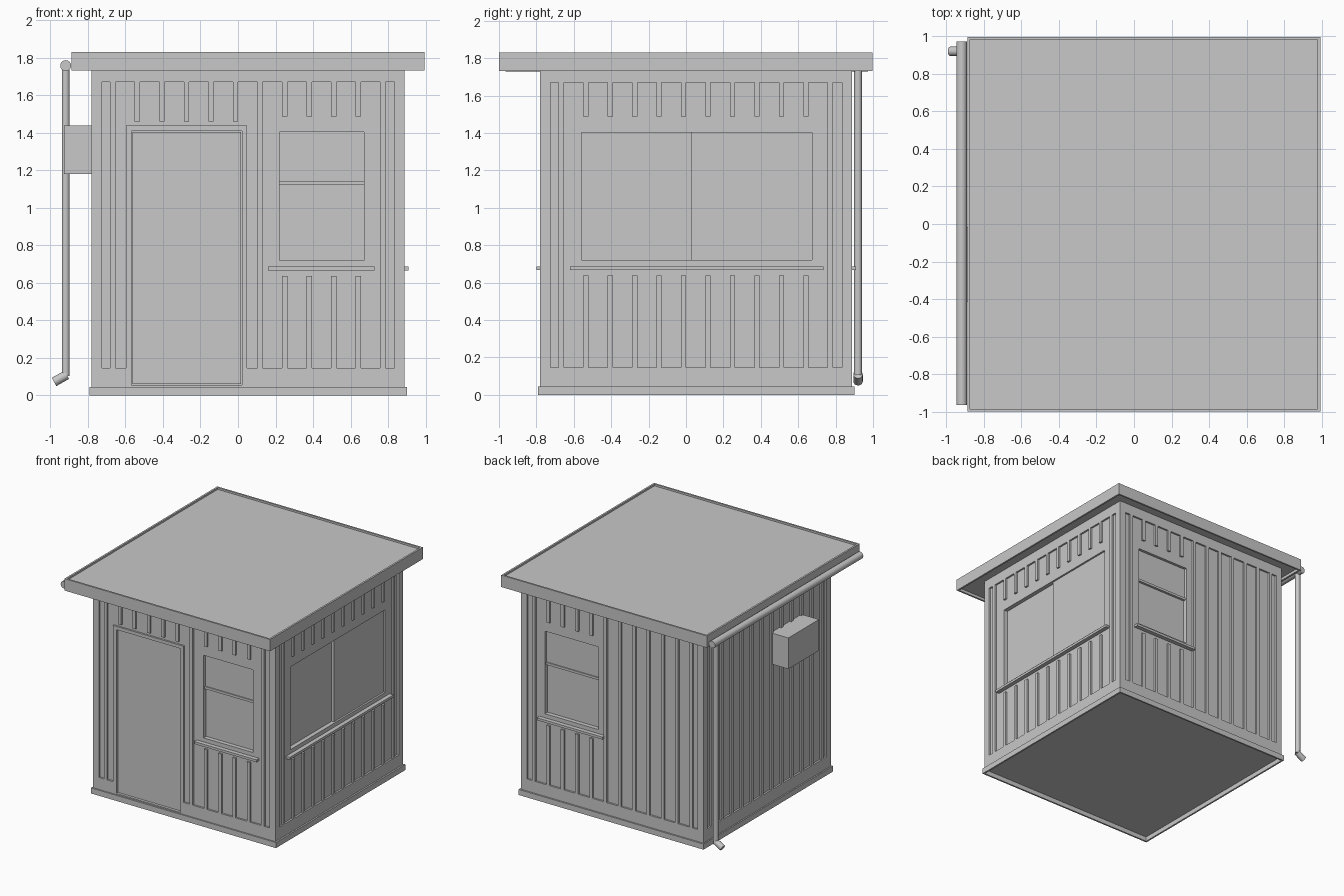
import bpy, bmesh, math
from mathutils import Matrix, Vector

if "Cube" in bpy.data.objects:
    bpy.data.objects.remove(bpy.data.objects["Cube"])

mat = bpy.data.materials.new("plain grey")
mat.diffuse_color = (0.58, 0.58, 0.58, 1)
mat.use_nodes = True
mat.node_tree.nodes["Principled BSDF"].inputs["Base Color"].default_value = mat.diffuse_color

LO, HI = -0.78, 0.888          # outer wall faces, same in x and y
TOP = 1.76                     # wall top, hidden inside the roof
FLOOR = 0.038                  # underside, recessed inside the plinth


def finish(name, bm):
    me = bpy.data.meshes.new(name)
    bmesh.ops.recalc_face_normals(bm, faces=bm.faces)
    bm.to_mesh(me)
    bm.free()
    me.materials.append(mat)
    ob = bpy.data.objects.new(name, me)
    bpy.context.collection.objects.link(ob)
    return ob


def boxes(name, items):
    """One object from (x0, x1, y0, y1, z0, z1) boxes."""
    bm = bmesh.new()
    for x0, x1, y0, y1, z0, z1 in items:
        m = Matrix.Translation(((x0 + x1) / 2, (y0 + y1) / 2, (z0 + z1) / 2)) @ \
            Matrix.Diagonal((abs(x1 - x0), abs(y1 - y0), abs(z1 - z0), 1))
        bmesh.ops.create_cube(bm, size=1, matrix=m)
    return finish(name, bm)


def ring(name, x0, x1, y0, y1, z0, z1, t):
    """Open rectangular frame of thickness t."""
    return boxes(name, [(x0, x0 + t, y0, y1, z0, z1), (x1 - t, x1, y0, y1, z0, z1),
                        (x0 + t, x1 - t, y0, y0 + t, z0, z1),
                        (x0 + t, x1 - t, y1 - t, y1, z0, z1)])


def pipe(name, a, b, r):
    a, b = Vector(a), Vector(b)
    bm = bmesh.new()
    m = Matrix.Translation((a + b) / 2) @ (b - a).to_track_quat('Z', 'Y').to_matrix().to_4x4()
    bmesh.ops.create_cone(bm, cap_ends=True, segments=16, radius1=r, radius2=r,
                          depth=(b - a).length, matrix=m)
    for f in bm.faces:
        f.smooth = len(f.verts) == 4
    for e in bm.edges:
        e.smooth = all(len(f.verts) == 4 for f in e.link_faces)
    return finish(name, bm)


def place(side, u0, u1, d0, d1, z0, z1):
    """Box on a wall: u runs along it, d is the depth behind its outer face."""
    if side == "front":
        return (u0, u1, LO + d0, LO + d1, z0, z1)
    if side == "back":
        return (u0, u1, HI - d0, HI - d1, z0, z1)
    if side == "right":
        return (HI - d0, HI - d1, u0, u1, z0, z1)
    return (LO + d0, LO + d1, u0, u1, z0, z1)


REC, IN = 0.015, 0.055         # sheet recess and sheet back
Z0, Z1 = 0.145, 1.67           # panelled height
RIBS = [-0.667 + 0.1308 * i for i in range(12)]


def wall(side, window=None, door=None, sill=None):
    def box(*a):
        return place(side, *a)
    # recessed sheet, split round the openings
    a, b = LO + REC, HI - REC
    sheet = []
    left = a
    if door:
        d0, d1, dz = door
        sheet += [box(a, d0, REC, IN, FLOOR, TOP), box(d0, d1, REC, IN, dz, TOP)]
        left = d1
    if window:
        w0, w1, wz0, wz1 = window
        sheet += [box(left, w0, REC, IN, FLOOR, TOP), box(w1, b, REC, IN, FLOOR, TOP),
                  box(w0, w1, REC, IN, FLOOR, wz0), box(w0, w1, REC, IN, wz1, TOP)]
    else:
        sheet.append(box(left, b, REC, IN, FLOOR, TOP))
    boxes(side + "_wall_sheet", sheet)
    # ribs, cut short at the window and door
    ribs = []
    for c in RIBS:
        r0, r1 = c - 0.014, c + 0.014
        if door and d0 - 0.03 < c < d1 + 0.02:
            ribs.append(box(r0, r1, 0, 0.02, 1.46, Z1 + 0.01))
        elif window and w0 - 0.01 < c < w1 + 0.01:
            ribs.append(box(r0, r1, 0, 0.02, 1.487, Z1 + 0.01))
            ribs.append(box(r0, r1, 0, 0.02, Z0 - 0.01, 0.637))
        else:
            ribs.append(box(r0, r1, 0, 0.02, Z0 - 0.01, Z1 + 0.01))
    boxes(side + "_ribs", ribs)
    if window:
        boxes(side + "_window_sill", [box(sill[0], sill[1], -0.02, 0.02, 0.667, 0.687)])


SMALL = (0.22, 0.672, 0.72, 1.403)
BACK = (0.19, 0.68, 0.72, 1.403)
WIDE = (-0.56, 0.675, 0.72, 1.403)
DOOR = (-0.567, 0.022, 1.41)
wall("front", SMALL, DOOR, (0.16, 0.728))
wall("back", BACK, None, (0.13, 0.728))
wall("right", WIDE, None, (-0.62, 0.735))
wall("left")

# core block, its faces are the deep window panes
boxes("core", [(LO + 0.05, HI - 0.05, LO + 0.05, HI - 0.05, FLOOR, TOP)])

# corner posts and the flush bands above and below the panels
post = 0.055
boxes("corner_posts", [(x, x + post, y, y + post, FLOOR, TOP)
                       for x in (LO, HI - post) for y in (LO, HI - post)])
bands = []
for s in ("front", "back", "left", "right"):
    bands.append(place(s, LO, HI, 0, 0.03, Z1, TOP))
    if s != "front":
        bands.append(place(s, LO, HI, 0, 0.03, FLOOR, Z0))
bands += [place("front", LO, DOOR[0], 0, 0.03, FLOOR, Z0),
          place("front", DOOR[1], HI, 0, 0.03, FLOOR, Z0)]
boxes("wall_bands", bands)

# door and its frame
boxes("door_frame", [place("front", -0.598, DOOR[0], 0, 0.03, FLOOR, 1.437),
                     place("front", DOOR[1], 0.048, 0, 0.03, FLOOR, 1.437),
                     place("front", -0.598, 0.048, 0, 0.03, 1.41, 1.437),
                     place("front", DOOR[0], DOOR[1], 0, 0.03, FLOOR, 0.056)])
boxes("door", [place("front", -0.562, 0.017, 0.015, 0.05, 0.06, 1.403),
               place("front", DOOR[0], DOOR[1], 0.025, 0.05, FLOOR, 1.41)])

# outer sashes of the windows
for s, w in (("front", SMALL), ("back", BACK)):
    boxes(s + "_window_sash", [place(s, w[0], w[1], 0.038, 0.052, 1.14, w[3]),
                               place(s, w[0], w[1], 0.03, 0.052, 1.12, 1.14)])
boxes("right_window_sash", [place("right", 0.028, WIDE[1], 0.03, 0.052, WIDE[2], WIDE[3])])

# base plinth, open underneath
ring("base", -0.791, 0.901, -0.791, 0.901, 0, 0.046, 0.014)

# flat roof with a raised rim
X0, X1, Y0, Y1, t = -0.888, 0.993, -1.0, 0.997, 0.015
boxes("roof_slab", [(X0 + t, X1 - t, Y0 + t, Y1 - t, 1.755, 1.815)])
ring("roof_rim", X0, X1, Y0, Y1, 1.732, 1.83, t)

# gutter and downpipe
pipe("gutter", (-0.918, -0.965, 1.757), (-0.918, 0.973, 1.757), 0.029)
pipe("downpipe", (-0.918, 0.92, 0.105), (-0.918, 0.92, 1.75), 0.021)
pipe("downpipe_spout", (-0.912, 0.92, 0.11), (-0.98, 0.92, 0.072), 0.025)

# wall unit on the left side
boxes("wall_unit", [(-0.926, LO + 0.02, -0.415, -0.015, 1.18, 1.437)])
